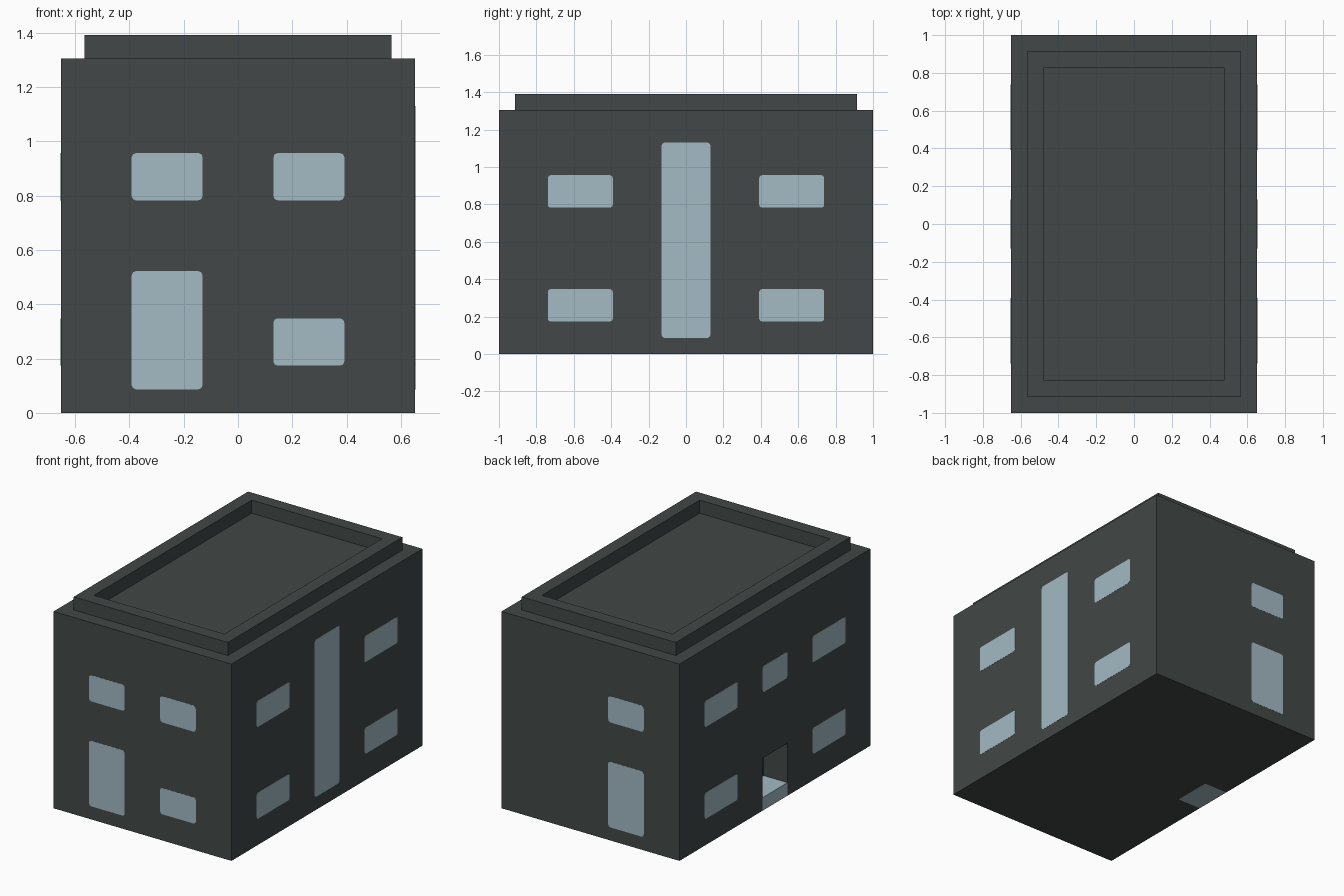
import bpy, bmesh, math
from mathutils import Matrix, Vector

if "Cube" in bpy.data.objects:
    bpy.data.objects.remove(bpy.data.objects["Cube"], do_unlink=True)

U = 2 / 23                      # building module
HX, HY, WALL = 7.5, 11.5, 15    # half width, half depth, wall height in modules


def material(name, color):
    mat = bpy.data.materials.new(name)
    mat.use_nodes = True
    mat.diffuse_color = (*color, 1)
    mat.node_tree.nodes["Principled BSDF"].inputs["Base Color"].default_value = (*color, 1)
    return mat


wall_mat = material("dark_grey_wall", (0.054, 0.064, 0.063))
glass_mat = material("pale_blue_glass", (0.366, 0.495, 0.55))


def finish(bm, name, mat):
    bmesh.ops.recalc_face_normals(bm, faces=bm.faces[:])
    mesh = bpy.data.meshes.new(name)
    bm.to_mesh(mesh)
    bm.free()
    mesh.materials.append(mat)
    obj = bpy.data.objects.new(name, mesh)
    bpy.context.collection.objects.link(obj)
    return obj


def box_bmesh(lo, hi):
    bm = bmesh.new()
    lo, hi = Vector(lo) * U, Vector(hi) * U
    size = Matrix.Diagonal((*(hi - lo), 1))
    bmesh.ops.create_cube(bm, size=1, matrix=Matrix.Translation((lo + hi) / 2) @ size)
    return bm


# Walls, with the roof ledge, parapet and sunken roof drawn from the top face
bm = box_bmesh((-HX, -HY, 0), (HX, HY, WALL))
bm.normal_update()
top = max(bm.faces, key=lambda f: f.calc_center_median().z)
for lift in (U, -U):
    bmesh.ops.inset_region(bm, faces=[top], thickness=U, use_even_offset=True)
    rim = bmesh.ops.extrude_face_region(bm, geom=[top])["geom"]
    bmesh.ops.delete(bm, geom=[top], context='FACES_ONLY')
    top = next(g for g in rim if isinstance(g, bmesh.types.BMFace))
    bmesh.ops.translate(bm, verts=top.verts[:], vec=(0, 0, lift))
    bm.normal_update()
building = finish(bm, "building_shell", wall_mat)

# Entrance recess in the right wall
cutter = finish(box_bmesh((-HX - 1, -1.5, -1), (-HX + 2, 1.5, 4)), "entrance_cutter", wall_mat)
cutter.hide_render = True
cut = building.modifiers.new("entrance", 'BOOLEAN')
cut.operation, cut.solver, cut.object = 'DIFFERENCE', 'EXACT', cutter
bpy.context.view_layer.update()
cut_mesh = bpy.data.meshes.new_from_object(
    building.evaluated_get(bpy.context.evaluated_depsgraph_get()))
building.modifiers.clear()
building.data = cut_mesh
bpy.data.objects.remove(cutter, do_unlink=True)

# Entrance step
finish(box_bmesh((-HX, -1.5, 0), (-HX + 2, 1.5, 1)), "entrance_step", glass_mat)


def pane(name, side, a0, a1, z0, z1):
    """Thin glass plate with rounded corners; a0..a1 runs along the wall."""
    r, proud = 0.015, 0.001
    bm = bmesh.new()
    axis, sign = side
    level = sign * ((HX if axis == 'x' else HY) * U + proud)
    ring = []
    corners = ((a1, z1), (a0, z1), (a0, z0), (a1, z0))
    for i, (a, z) in enumerate(corners):
        ca = a * U - math.copysign(r, a - (a0 + a1) / 2)
        cz = z * U - math.copysign(r, z - (z0 + z1) / 2)
        for k in range(3):
            t = math.pi / 2 * (i + k / 2)
            p, q = ca + r * math.cos(t), cz + r * math.sin(t)
            ring.append(bm.verts.new((level, p, q) if axis == 'x' else (p, level, q)))
    face = bm.faces.new(ring)
    back = bmesh.ops.extrude_face_region(bm, geom=[face])["geom"]
    inward = -sign * 2 * proud
    vec = (inward, 0, 0) if axis == 'x' else (0, inward, 0)
    bmesh.ops.translate(bm, verts=[g for g in back if isinstance(g, bmesh.types.BMVert)], vec=vec)
    finish(bm, name, glass_mat)


FRONT, BACK, LEFT, RIGHT = ('y', -1), ('y', 1), ('x', 1), ('x', -1)
LOWER, UPPER = (2, 4), (9, 11)

# Doors and upper windows at both ends
for label, side in (("front", FRONT), ("back", BACK)):
    pane(label + "_door", side, -4.5, -1.5, 1, 6)
    pane(label + "_upper_window", side, -4.5, -1.5, *UPPER)
for label, rows in (("lower", LOWER), ("upper", UPPER)):
    pane("front_" + label + "_side_window", FRONT, 1.5, 4.5, *rows)

# Rows of windows on the long walls
for wall, side in (("left", LEFT), ("right", RIGHT)):
    for label, rows in (("lower", LOWER), ("upper", UPPER)):
        pane(f"{wall}_{label}_front_window", side, -8.5, -4.5, *rows)
        pane(f"{wall}_{label}_back_window", side, 4.5, 8.5, *rows)
pane("left_tall_window", LEFT, -1.5, 1.5, 1, 13)
pane("right_middle_window", RIGHT, -1.5, 1.5, *UPPER)
